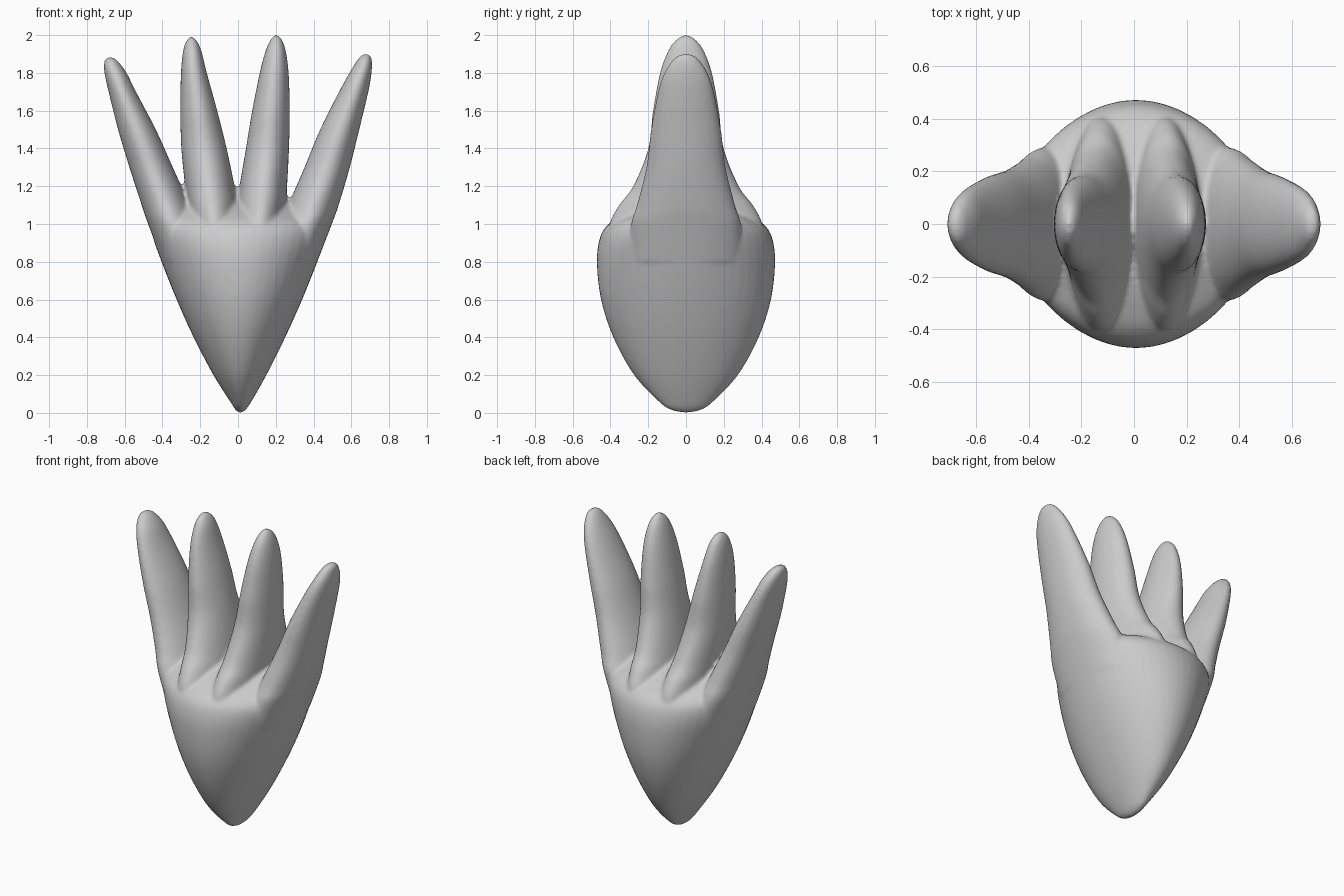
import bpy, bmesh, math


def catmull(pts, steps=8):
    """Smoothly interpolate a short list of section tuples."""
    out = []
    for i in range(len(pts) - 1):
        a, b = pts[max(i - 1, 0)], pts[i]
        c, d = pts[i + 1], pts[min(i + 2, len(pts) - 1)]
        for s in range(steps):
            t = s / steps
            out.append([0.5 * (2*q + (r - p)*t + (2*p - 5*q + 4*r - w)*t*t
                               + (3*q - p - 3*r + w)*t**3)
                        for p, q, r, w in zip(a, b, c, d)])
    out.append(list(pts[-1]))
    return out


def loft(bm, sections, n=48):
    """Skin elliptical sections given as (z, left x, right x, half depth)."""
    rings = []
    for z, xl, xr, hy in catmull(sections):
        cx, rx = (xl + xr) / 2, max((xr - xl) / 2, 0.002)
        hy = max(hy, 0.002)
        rings.append([bm.verts.new((cx + rx * math.cos(2*math.pi*k/n),
                                    hy * math.sin(2*math.pi*k/n), z)) for k in range(n)])
    for a, b in zip(rings, rings[1:]):
        for k in range(n):
            bm.faces.new((a[k], a[(k+1) % n], b[(k+1) % n], b[k]))
    bm.faces.new(rings[0][::-1])
    bm.faces.new(rings[-1])


# Palm: pointed bulb closing in a low dome between the fingers
palm = [(0, .01, .02, .01), (.012, -.01, .035, .07), (.05, -.035, .065, .135),
        (.2, -.13, .15, .275), (.4, -.235, .25, .385), (.6, -.325, .34, .45),
        (.8, -.405, .42, .472), (.93, -.45, .465, .455), (1.0, -.45, .46, .41),
        (1.05, -.40, .40, .33), (1.1, -.34, .32, .21), (1.13, -.2, .2, .08), (1.14, -.02, .02, .01)]

# Fingers: two splayed outer ones and two upright inner ones
outer_left = [(.8, -.40, -.15, .30), (1.0, -.476, -.215, .29), (1.13, -.52, -.268, .25),
              (1.3, -.575, -.345, .21), (1.5, -.635, -.435, .185), (1.7, -.685, -.54, .145),
              (1.8, -.707, -.59, .11), (1.855, -.709, -.63, .07), (1.877, -.698, -.655, .04),
              (1.884, -.68, -.675, .004)]
inner_left = [(.85, -.27, .02, .42), (1.0, -.265, .015, .405), (1.1, -.268, .0, .355),
              (1.2, -.28, -.018, .28), (1.4, -.3, -.06, .2), (1.6, -.305, -.11, .175),
              (1.8, -.302, -.165, .135), (1.92, -.29, -.195, .09), (1.975, -.27, -.222, .045),
              (1.994, -.25, -.245, .004)]
inner_right = [(.85, -.02, .26, .42), (1.0, -.015, .25, .405), (1.1, -.005, .253, .355),
               (1.2, .008, .26, .28), (1.4, .042, .27, .2), (1.6, .075, .274, .175),
               (1.8, .115, .268, .138), (1.92, .147, .252, .094), (1.98, .175, .23, .047),
               (2.004, .2, .205, .004)]
outer_right = [(.8, .15, .42, .30), (1.0, .225, .497, .29), (1.1, .265, .533, .26),
               (1.3, .352, .592, .21), (1.5, .435, .642, .185), (1.7, .535, .69, .148),
               (1.8, .59, .707, .115), (1.865, .63, .709, .073), (1.893, .655, .7, .04),
               (1.902, .677, .682, .004)]

bm = bmesh.new()
for part in (palm, outer_left, inner_left, inner_right, outer_right):
    loft(bm, part)
mesh = bpy.data.meshes.new("four_fingered_bud")
bm.to_mesh(mesh)
bm.free()
bud = bpy.data.objects.new("four_fingered_bud", mesh)
bpy.context.collection.objects.link(bud)

# Fuse the parts into one skin and soften the joins
fuse = bud.modifiers.new("fuse", 'REMESH')
fuse.mode = 'VOXEL'
fuse.voxel_size = 0.011
fuse.use_smooth_shade = True
soften = bud.modifiers.new("soften", 'SMOOTH')
soften.factor = 0.5
soften.iterations = 8
